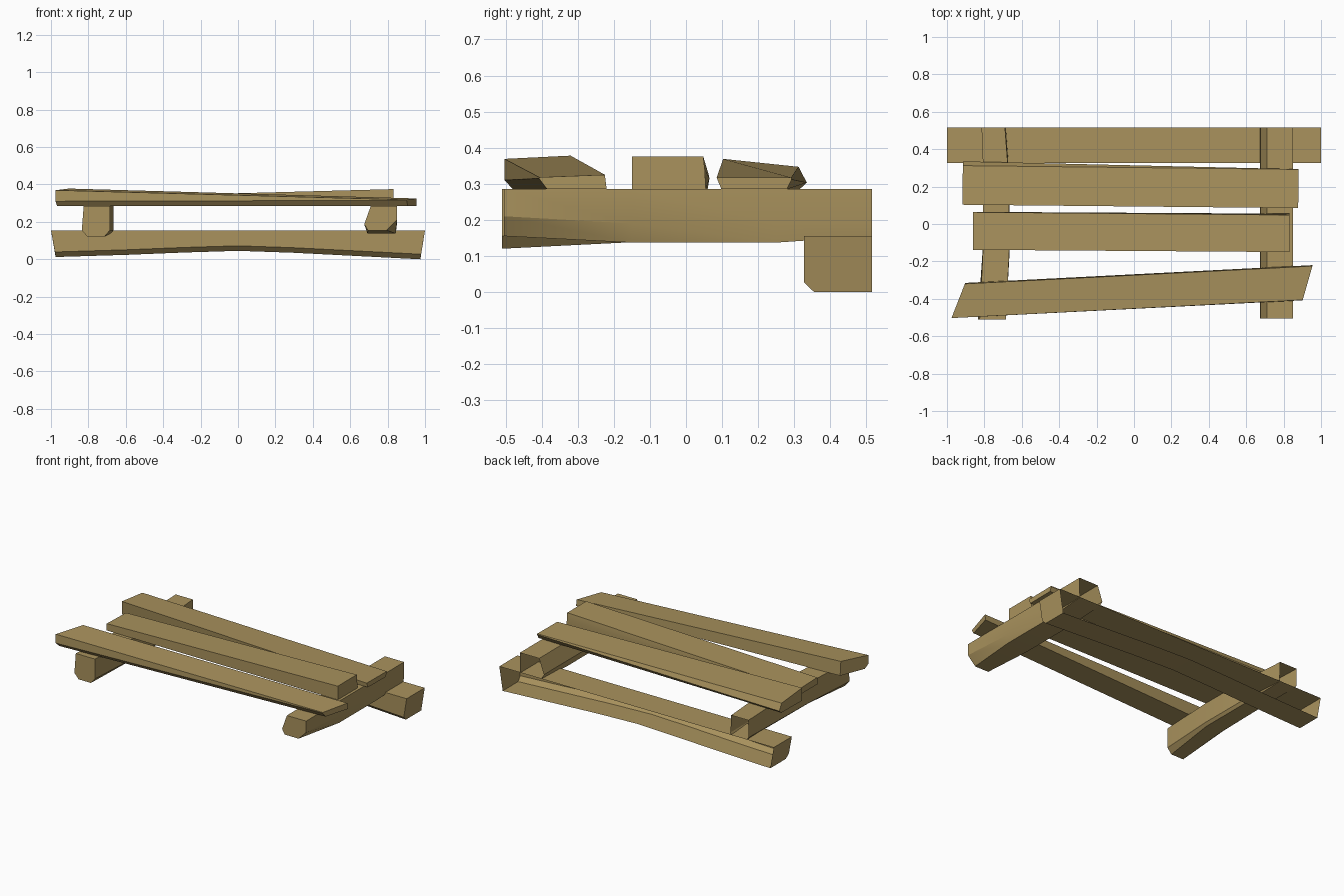
import bpy, bmesh, math

if "Cube" in bpy.data.objects:
    bpy.data.objects.remove(bpy.data.objects["Cube"])

wood = bpy.data.materials.new("weathered_wood")
wood.diffuse_color = (0.40, 0.29, 0.11, 1)
wood.use_nodes = True
wood.node_tree.nodes["Principled BSDF"].inputs["Base Color"].default_value = wood.diffuse_color


def loft(name, rings, cap_start=True, cap_end=True, open_profile=False):
    """Skin a board through matching cross-sections."""
    bm = bmesh.new()
    vs = [[bm.verts.new(p) for p in ring] for ring in rings]
    n = len(rings[0])
    for a, b in zip(vs, vs[1:]):
        for i in range(n - 1 if open_profile else n):
            j = (i + 1) % n
            bm.faces.new((a[i], a[j], b[j], b[i]))
    if cap_start:
        bm.faces.new(vs[0][::-1])
    if cap_end:
        bm.faces.new(vs[-1])
    bmesh.ops.recalc_face_normals(bm, faces=bm.faces)
    # open shells: make sure the normals point away from the middle
    bm.normal_update()
    mid = sum((v.co for v in bm.verts), bm.verts[:][0].co * 0) / len(bm.verts)
    if sum((f.calc_center_median() - mid).dot(f.normal) * f.calc_area() for f in bm.faces) < 0:
        bmesh.ops.reverse_faces(bm, faces=bm.faces)
    me = bpy.data.meshes.new(name)
    bm.to_mesh(me)
    bm.free()
    me.materials.append(wood)
    ob = bpy.data.objects.new(name, me)
    bpy.context.collection.objects.link(ob)
    bpy.ops.object.select_all(action='DESELECT')
    ob.select_set(True)
    bpy.context.view_layer.objects.active = ob
    bpy.ops.object.shade_smooth_by_angle(angle=math.radians(30))
    return ob


# Back beam: arched underside, chamfered front edge, open against the wall
rings = []
for t, zb in [(-1, .012), (-.6, .024), (-.3, .036), (0, .045),
              (.3, .035), (.6, .02), (1, .0)]:
    low = t * .975
    rings.append([(low, .515, zb), (low, .355, zb), (t * .979, .327, zb + .027),
                  (t, .327, .155), (t, .515, .155)])
loft("back_beam", rings, open_profile=True)


def bearer(name, sections):
    """Cross bearer: each section is y followed by its x,z outline."""
    loft(name, [[(x, y, z) for x, z in pts] for y, pts in sections], cap_end=False)


# Right bearer
bearer("right_bearer", [
    (-.505, [(.71, .285), (.85, .285), (.85, .21), (.795, .155), (.695, .155), (.675, .187)]),
    (-.15, [(.71, .285), (.85, .285), (.85, .19), (.843, .137), (.692, .137), (.675, .187)]),
    (.25, [(.71, .285), (.85, .285), (.85, .19), (.843, .137), (.692, .137), (.675, .187)]),
    (.515, [(.71, .285), (.85, .285), (.85, .19), (.845, .155), (.692, .155), (.675, .187)])])

# Left bearer
bearer("left_bearer", [
    (-.51, [(-.825, .285), (-.685, .285), (-.685, .155), (-.715, .12), (-.805, .12), (-.835, .155)]),
    (-.15, [(-.808, .285), (-.667, .285), (-.665, .155), (-.68, .138), (-.79, .138), (-.81, .155)]),
    (.25, [(-.805, .285), (-.67, .285), (-.667, .155), (-.68, .138), (-.785, .138), (-.802, .155)]),
    (.515, [(-.815, .285), (-.69, .285), (-.685, .17), (-.69, .155), (-.805, .155), (-.815, .17)])])


def plank(name, left, right):
    """Slat: x of front and back corner, then the y,z outline of each end."""
    ends = []
    for xf, xb, pts in (left, right):
        y0, y1 = pts[0][0], pts[2][0]
        ends.append([(xf + (xb - xf) * (y - y0) / (y1 - y0), y, z) for y, z in pts])
    loft(name, ends)


# Slats: outline runs bottom front, side front, top front... to bottom back
plank("front_slat",
      (-.967, -.976, [(-.48, .285), (-.503, .31), (-.32, .378), (-.315, .285)][0:2]
       + [(-.503, .369), (-.32, .378), (-.315, .285)]),
      (.908, .902, [(-.385, .285), (-.408, .315), (-.406, .318), (-.225, .325), (-.22, .285)]))
plank("middle_slat",
      (-.86, -.86, [(-.138, .285), (-.138, .33), (.063, .325), (.065, .315), (.06, .285)]),
      (.832, .832, [(-.15, .285), (-.15, .375), (.048, .375), (.052, .34), (.055, .285)]))
plank("back_slat",
      (-.918, -.915, [(.103, .285), (.103, .369), (.312, .347), (.335, .303), (.315, .285)]),
      (.878, .88, [(.098, .285), (.085, .317), (.292, .317), (.293, .312), (.28, .285)]))
